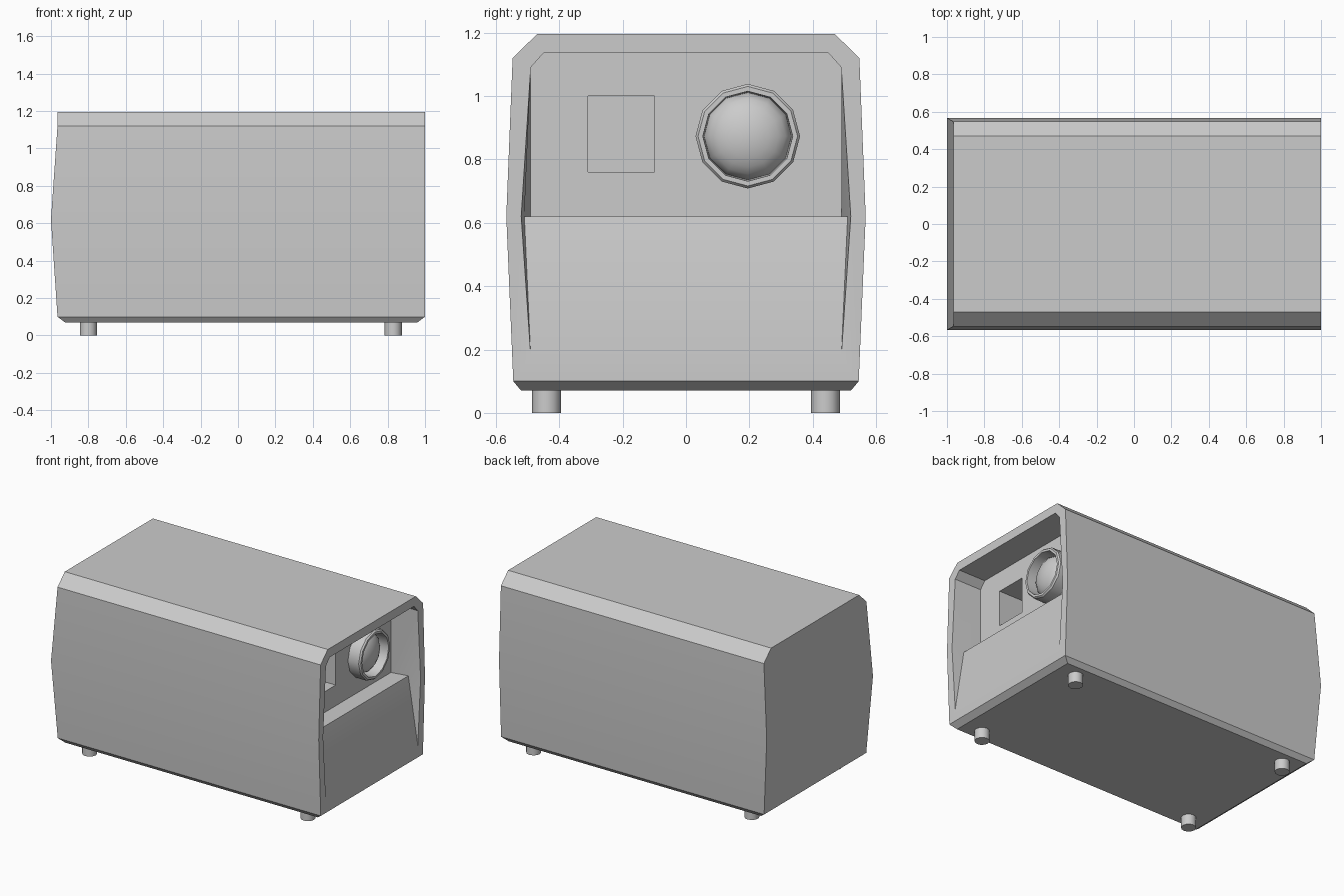
import bpy, bmesh, math
from mathutils import Matrix

cube = bpy.data.objects.get("Cube")
if cube:
    bpy.data.objects.remove(cube, do_unlink=True)

grey = bpy.data.materials.new("light_grey")
grey.use_nodes = True
grey.diffuse_color = (0.6, 0.6, 0.6, 1)
grey.node_tree.nodes["Principled BSDF"].inputs["Base Color"].default_value = (0.6, 0.6, 0.6, 1)


def finish(bm, name, angle=30):
    bmesh.ops.recalc_face_normals(bm, faces=bm.faces)
    mesh = bpy.data.meshes.new(name)
    bm.to_mesh(mesh)
    bm.free()
    mesh.materials.append(grey)
    obj = bpy.data.objects.new(name, mesh)
    bpy.context.collection.objects.link(obj)
    bpy.ops.object.select_all(action="DESELECT")
    obj.select_set(True)
    bpy.context.view_layer.objects.active = obj
    bpy.ops.object.shade_smooth_by_angle(angle=math.radians(angle))


# Housing: named points of one half, mirrored in y
WALL, LEDGE = 0.8, 0.62
points = {
    # closed end
    "e0": (-0.925, 0.52, 0.07), "e1": (-0.965, 0.545, 0.10), "e2": (-1, 0.567, LEDGE),
    "e3": (-0.965, 0.547, 1.12), "e4": (-0.965, 0.47, 1.195),
    # open end, outer edge
    "o0": (0.96, 0.52, 0.07), "o1": (1, 0.545, 0.10), "o2": (1, 0.567, LEDGE),
    "o3": (1, 0.547, 1.12), "o4": (1, 0.47, 1.195),
    # open end, inner edge
    "i1": (1, 0.49, 0.18), "i2": (1, 0.52, LEDGE), "i3": (1, 0.49, 1.09), "i4": (1, 0.45, 1.135),
    # ledge and recessed wall
    "p": (0.915, 0.51, LEDGE), "b2": (WALL, 0.49, LEDGE),
    "b3": (WALL, 0.49, 1.09), "b4": (WALL, 0.45, 1.135),
}
bm = bmesh.new()
v = {}
for key, (x, y, z) in points.items():
    for s in (1, -1):
        v[key, s] = bm.verts.new((x, s * y, z))

# Faces repeated on both sides: shell, rim and recess
side_faces = [f"e{k} o{k} o{k+1} e{k+1}" for k in range(4)]
side_faces += [f"o{k} o{k+1} i{k+1} i{k}" for k in range(1, 4)]
side_faces += ["i1 i2 p", "i2 i3 b3 b2 p", "i3 i4 b4 b3"]
for names in side_faces:
    for s in (1, -1):
        bm.faces.new([v[n, s] for n in names.split()])

# Faces spanning from side to side: end cap, top, base, rim, panel and ledge
spans = ["e0 e1", "e1 e2", "e2 e3", "e3 e4", "e4 o4", "e0 o0", "o0 o1",
         "o1 i1", "o4 i4", "i4 b4", "i1 p", "p b2"]
for names in spans:
    a, b = names.split()
    bm.faces.new((v[a, 1], v[b, 1], v[b, -1], v[a, -1]))

# Recessed wall around a deep square socket
corners = [(-0.31, 0.76), (-0.10, 0.76), (-0.10, 1.0), (-0.31, 1.0)]
front = [bm.verts.new((WALL, y, z)) for y, z in corners]
deep = [bm.verts.new((WALL - 0.25, y, z)) for y, z in corners]
wall_edges = [[("b2", -1), ("b2", 1)], [("b2", 1), ("b3", 1), ("b4", 1)],
              [("b4", 1), ("b4", -1)], [("b4", -1), ("b3", -1), ("b2", -1)]]
for k, edge in enumerate(wall_edges):
    n = (k + 1) % 4
    bm.faces.new([v[key] for key in edge] + [front[n], front[k]])
    bm.faces.new((front[k], front[n], deep[n], deep[k]))
bm.faces.new(deep)
finish(bm, "housing")


# Lens parts: (x, radius) profiles turned around the lens axis
def turned(name, profile, angle):
    bm = bmesh.new()
    cy, cz = 0.195, 0.873
    verts = [bm.verts.new((x, cy, cz + r)) for x, r in profile]
    edges = [bm.edges.new(pair) for pair in zip(verts, verts[1:])]
    bmesh.ops.spin(bm, geom=verts + edges, cent=(0, cy, cz), axis=(1, 0, 0),
                   angle=math.tau, steps=12)
    bmesh.ops.remove_doubles(bm, verts=bm.verts, dist=0.0005)
    finish(bm, name, angle)


turned("lens_ring", [(WALL, 0.165), (0.88, 0.165), (0.89, 0.157), (0.89, 0.142), (WALL, 0.138)], 32)
arc = [math.radians(15 * k) for k in range(7)]
turned("lens_glass", [(WALL + 0.08 * math.sin(a), 0.138 * math.cos(a)) for a in arc], 60)

# Feet
for x, end in ((-0.8, "back"), (0.83, "front")):
    for y, side in ((-0.44, "right"), (0.44, "left")):
        bm = bmesh.new()
        bmesh.ops.create_cone(bm, cap_ends=True, segments=12, radius1=0.046, radius2=0.046,
                              depth=0.08, matrix=Matrix.Translation((x, y, 0.04)))
        finish(bm, f"foot_{end}_{side}", 40)
